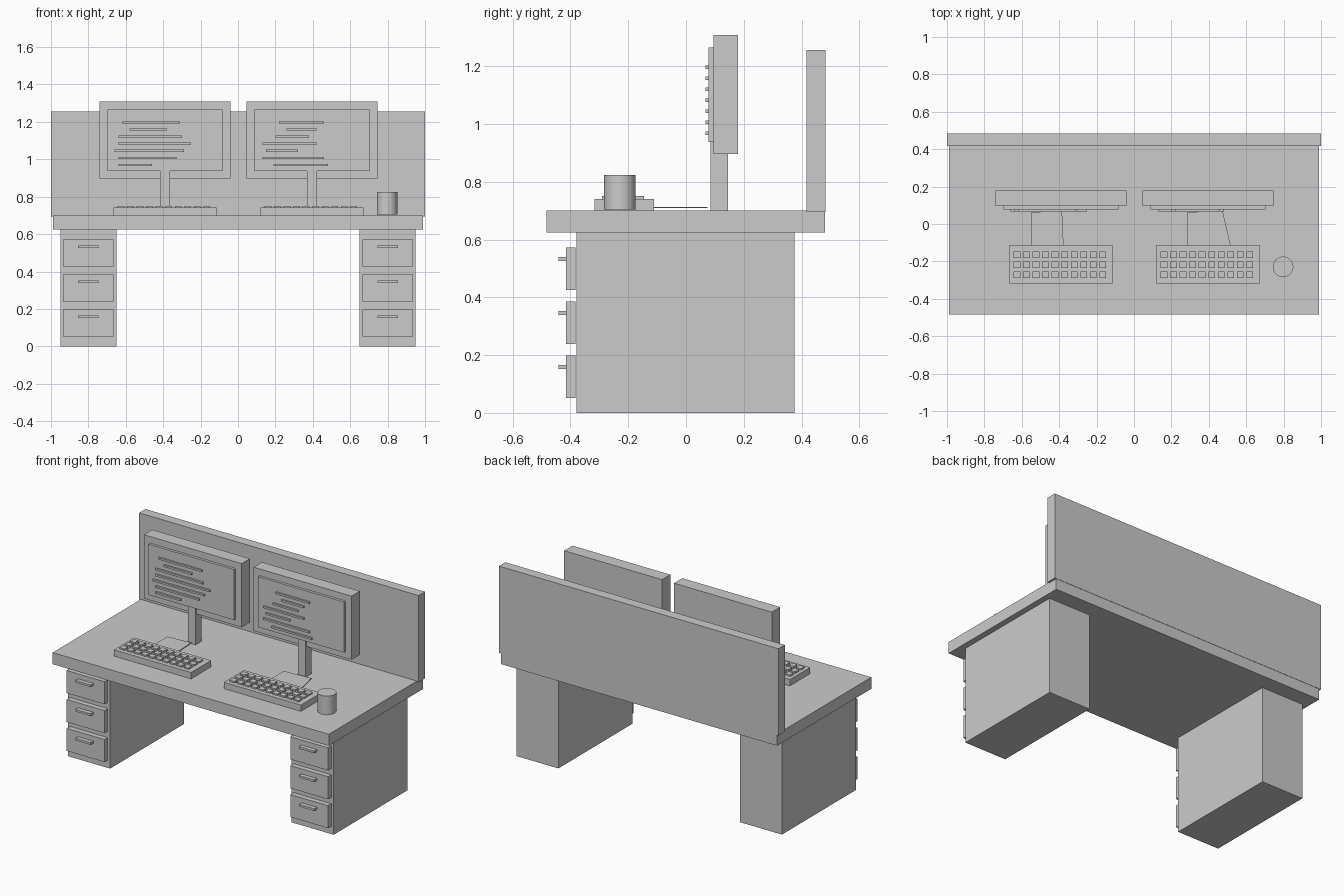
import bpy, bmesh
from mathutils import Matrix, Vector

if "Cube" in bpy.data.objects:
    bpy.data.objects.remove(bpy.data.objects["Cube"])


def finish(bm, name):
    bmesh.ops.recalc_face_normals(bm, faces=bm.faces[:])
    me = bpy.data.meshes.new(name)
    bm.to_mesh(me)
    bm.free()
    ob = bpy.data.objects.new(name, me)
    bpy.context.collection.objects.link(ob)
    return ob


def add_box(bm, x, y, z):
    size = Vector((x[1] - x[0], y[1] - y[0], z[1] - z[0]))
    mid = Vector((sum(x) / 2, sum(y) / 2, sum(z) / 2))
    bmesh.ops.create_cube(bm, size=1, matrix=Matrix.Translation(mid) @ Matrix.Diagonal(size).to_4x4())


def box(name, x, y, z):
    bm = bmesh.new()
    add_box(bm, x, y, z)
    return finish(bm, name)


def sheet(name, outline, z0, z1):
    bm = bmesh.new()
    face = bm.faces.new([bm.verts.new((x, y, z0)) for x, y in outline])
    ext = bmesh.ops.extrude_face_region(bm, geom=[face])
    verts = [g for g in ext["geom"] if isinstance(g, bmesh.types.BMVert)]
    bmesh.ops.translate(bm, verts=verts, vec=(0, 0, z1 - z0))
    return finish(bm, name)


# Desk top and rear privacy panel
box("desk_top", (-0.988, 0.988), (-0.483, 0.481), (0.625, 0.70))
box("back_panel", (-1, 1), (0.418, 0.483), (0.695, 1.256))

# Drawer pedestals
for side, cx in (("left", -0.8), ("right", 0.8)):
    box(f"{side}_pedestal", (cx - 0.15, cx + 0.15), (-0.379, 0.376), (0, 0.63))
    for i in range(3):
        z = 0.125 + 0.187 * i
        box(f"{side}_drawer_{i + 1}", (cx - 0.135, cx + 0.135), (-0.415, -0.382), (z - 0.073, z + 0.073))
        box(f"{side}_handle_{i + 1}", (cx - 0.055, cx + 0.055), (-0.442, -0.413), (z + 0.027, z + 0.041))

# Rows of screen content: start and end in x, from the top down
ROWS = {
    "left": [(-0.62, -0.31), (-0.58, -0.38), (-0.64, -0.30), (-0.64, -0.25),
             (-0.66, -0.29), (-0.64, -0.33), (-0.64, -0.46)],
    "right": [(0.22, 0.46), (0.26, 0.42), (0.20, 0.38), (0.13, 0.42),
              (0.15, 0.32), (0.13, 0.46), (0.19, 0.48)],
}

for side, cx in (("left", -0.39), ("right", 0.396)):
    # Monitor
    box(f"{side}_monitor", (cx - 0.35, cx + 0.35), (0.095, 0.18), (0.896, 1.308))
    box(f"{side}_screen", (cx - 0.307, cx + 0.307), (0.078, 0.097), (0.938, 1.265))
    box(f"{side}_monitor_stand", (cx - 0.027, cx + 0.027), (0.085, 0.145), (0.70, 0.95))
    bm = bmesh.new()
    for i, row in enumerate(ROWS[side]):
        z = 1.197 - 0.038 * i
        add_box(bm, row, (0.068, 0.079), (z - 0.006, z + 0.006))
    finish(bm, f"{side}_screen_rows")

    # Keyboard
    box(f"{side}_keyboard", (cx - 0.276, cx + 0.276), (-0.317, -0.111), (0.70, 0.741))
    bm = bmesh.new()
    for col in range(10):
        for r in range(3):
            x = cx - 0.236 + 0.051 * col
            y = -0.164 - 0.054 * r
            add_box(bm, (x - 0.018, x + 0.018), (y - 0.018, y + 0.018), (0.738, 0.751))
    finish(bm, f"{side}_keys")

# Loose paper sheets
sheet("left_paper", [(-0.547, -0.15), (-0.375, -0.15), (-0.385, 0.074), (-0.55, 0.062)], 0.709, 0.713)
sheet("right_paper", [(0.286, -0.15), (0.525, -0.15), (0.473, 0.074), (0.284, 0.062)], 0.709, 0.713)

# Cup
bm = bmesh.new()
bmesh.ops.create_cone(bm, cap_ends=True, segments=32, radius1=0.055, radius2=0.055, depth=0.121,
                      matrix=Matrix.Translation((0.797, -0.229, 0.764)))
cup = finish(bm, "cup")
bpy.context.view_layer.objects.active = cup
cup.select_set(True)
bpy.ops.object.shade_smooth_by_angle()
